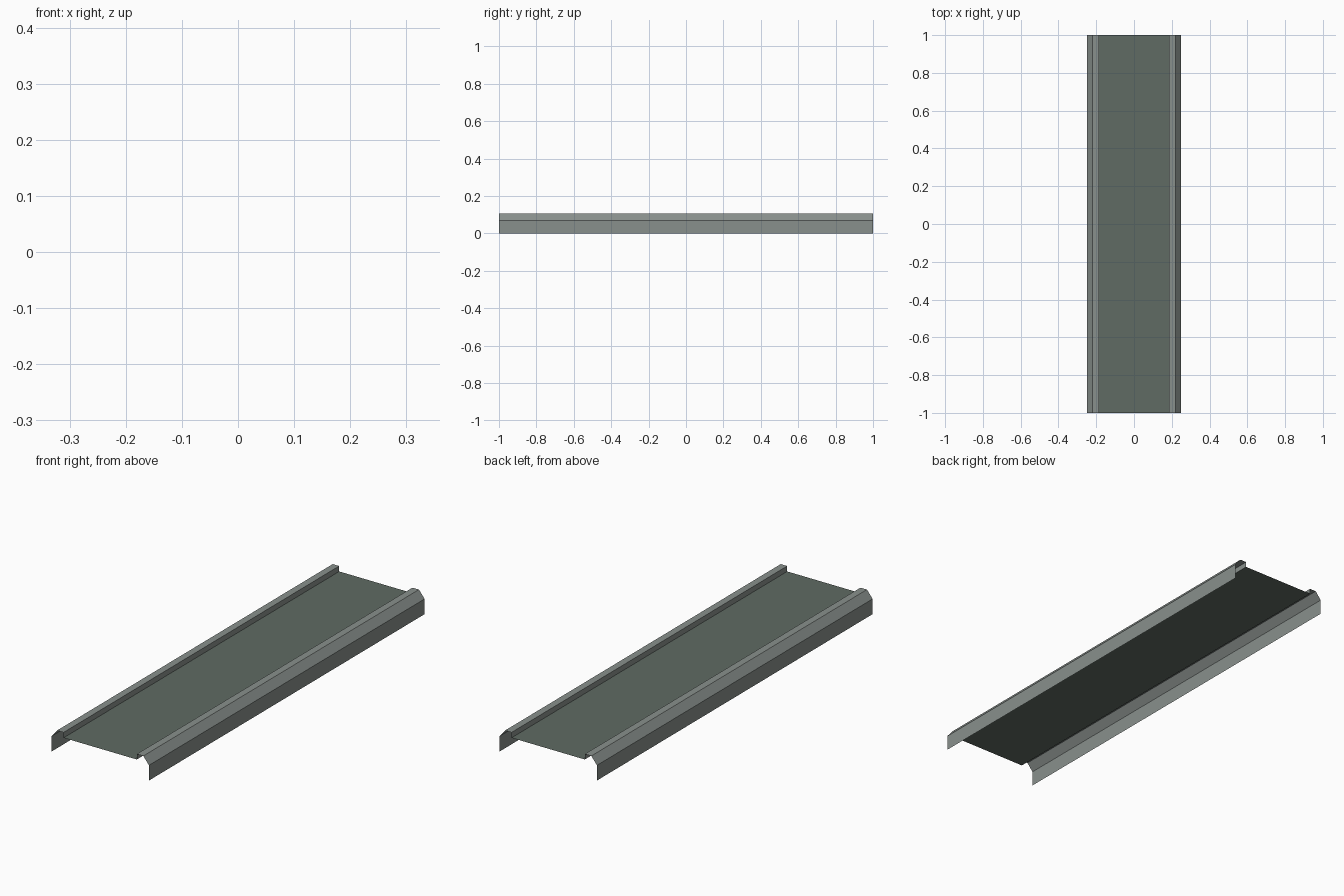
import bpy

if "Cube" in bpy.data.objects:
    bpy.data.objects.remove(bpy.data.objects["Cube"])

HALF_LENGTH = 1.0


def material(name, color):
    m = bpy.data.materials.new(name)
    m.diffuse_color = (*color, 1)
    m.use_nodes = True
    m.node_tree.nodes["Principled BSDF"].inputs["Base Color"].default_value = m.diffuse_color
    return m


def extruded_sheet(name, profile, mat):
    """Sweep an open x-z profile along y as a thin sheet with no end caps."""
    verts = [(x, y, z) for y in (-HALF_LENGTH, HALF_LENGTH) for x, z in profile]
    n = len(profile)
    faces = [(i, i + 1, n + i + 1, n + i) for i in range(n - 1)]
    mesh = bpy.data.meshes.new(name)
    mesh.from_pydata(verts, [], faces)
    mesh.materials.append(mat)
    obj = bpy.data.objects.new(name, mesh)
    bpy.context.collection.objects.link(obj)
    return obj


deck_green = material("dark green grey", (0.115, 0.145, 0.125))
trim_grey = material("light grey", (0.25, 0.28, 0.265))

# Flat walking deck, slightly below the rails
extruded_sheet("deck", [(-0.186, 0.08), (0.186, 0.08)], deck_green)

# Side rails: inner lip, flat top, chamfer, outer skirt
rail = [(0.186, 0.08), (0.186, 0.105), (0.219, 0.105), (0.248, 0.07), (0.248, 0.0)]
extruded_sheet("right_rail", rail, trim_grey)
extruded_sheet("left_rail", [(-x, z) for x, z in reversed(rail)], trim_grey)
